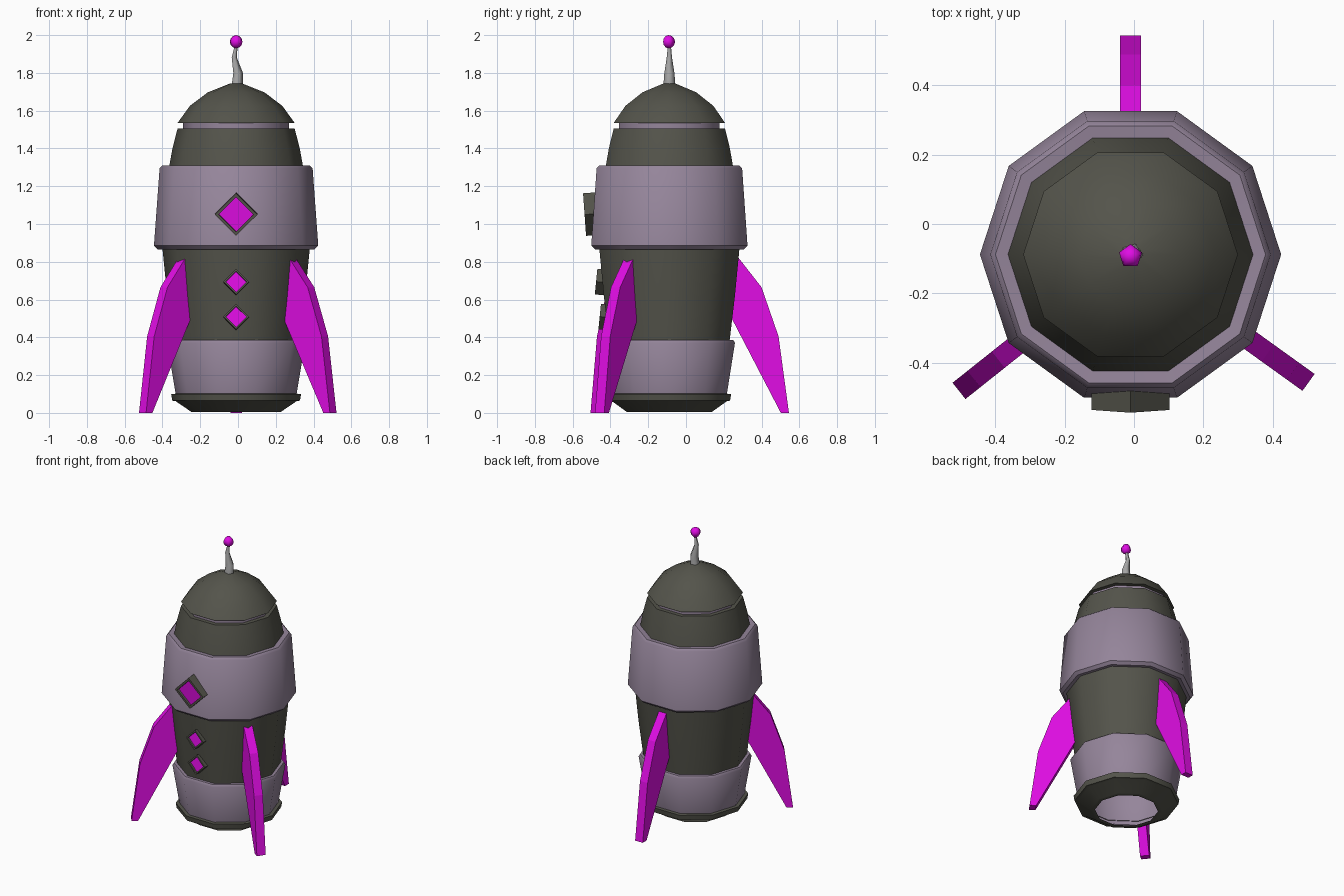
import bpy, bmesh, math
from mathutils import Vector, Matrix

if "Cube" in bpy.data.objects:
    bpy.data.objects.remove(bpy.data.objects["Cube"])

CX, CY = -0.01, -0.088   # body axis


def mat(name, rgb):
    m = bpy.data.materials.new(name)
    m.diffuse_color = (*rgb, 1)
    m.use_nodes = True
    m.node_tree.nodes["Principled BSDF"].inputs["Base Color"].default_value = m.diffuse_color
    return m


DARK = mat("dark olive grey", (0.088, 0.088, 0.070))
LILAC = mat("dusty lilac", (0.30, 0.235, 0.325))
PINK = mat("magenta", (0.75, 0.004, 0.78))
GREY = mat("antenna grey", (0.38, 0.38, 0.38))


def finish(name, bm, mats, smooth=None):
    me = bpy.data.meshes.new(name)
    bm.to_mesh(me)
    bm.free()
    ob = bpy.data.objects.new(name, me)
    bpy.context.collection.objects.link(ob)
    for m in mats:
        me.materials.append(m)
    if smooth:
        bpy.ops.object.select_all(action='DESELECT')
        ob.select_set(True)
        bpy.context.view_layer.objects.active = ob
        bpy.ops.object.shade_smooth_by_angle(angle=math.radians(smooth))
    return ob


def lathe(name, profile, material, sides=10, smooth=40, cap=False):
    """Turn (radius, height[, x offset]) points, listed bottom to top, around the axis."""
    bm = bmesh.new()
    rings = []
    for p in profile:
        r, z = p[:2]
        dx = p[2] if len(p) > 2 else 0
        rings.append([bm.verts.new((CX + dx + r * math.cos(2 * math.pi * i / sides),
                                    CY + r * math.sin(2 * math.pi * i / sides), z))
                      for i in range(sides)])
    for a, b in zip(rings, rings[1:]):
        for i in range(sides):
            j = (i + 1) % sides
            bm.faces.new((a[i], a[j], b[j], b[i]))
    if cap:
        bm.faces.new(rings[-1])
    return finish(name, bm, [material], smooth)


# Hull, from the open nozzle up to the nose
lathe("nozzle_ring", [(.205, .004), (.235, .004), (.32, .062), (.338, .065),
                      (.344, .10), (.315, .102)], DARK)
lathe("lower_band", [(.335, .386), (.356, .386), (.365, .37), (.32, .10),
                     (.315, .072), (.235, .014), (.205, .006)][::-1], LILAC)
lathe("lower_hull", [(.335, .38), (.365, .62), (.39, .87)], DARK)
lathe("upper_band", [(.385, .868), (.415, .866), (.435, .885), (.405, 1.295),
                     (.39, 1.31), (.35, 1.306)], LILAC)
lathe("upper_hull", [(.355, 1.30), (.337, 1.40), (.31, 1.505), (.27, 1.505)], DARK)
lathe("neck", [(.28, 1.50), (.28, 1.54)], LILAC)
lathe("nose_dome", [(.27, 1.535), (.31, 1.535), (.245, 1.625), (.15, 1.697),
                    (.03, 1.745)], DARK, cap=True)

# Kinked antenna with a ball tip
lathe("antenna", [(.033, 1.74, .004), (.028, 1.80, .008), (.015, 1.88, -.011),
                  (.008, 1.95, 0)], GREY, sides=5, smooth=80)
bm = bmesh.new()
bmesh.ops.create_uvsphere(bm, u_segments=5, v_segments=6, radius=.035,
                          matrix=Matrix.Translation((CX, CY - .005, 1.965)))
finish("antenna_ball", bm, [PINK], 80)


# Three landing fins
FIN = [(.355, .835), (.488, .665), (.578, .405), (.633, 0), (.59, 0), (.325, .51)]


def fin(name, degrees, thick=.06):
    bm = bmesh.new()
    face = bm.faces.new([bm.verts.new((r, -thick / 2, z)) for r, z in FIN])
    ext = bmesh.ops.extrude_face_region(bm, geom=[face])
    bmesh.ops.translate(bm, vec=(0, thick, 0),
                        verts=[v for v in ext["geom"] if isinstance(v, bmesh.types.BMVert)])
    bmesh.ops.recalc_face_normals(bm, faces=bm.faces[:])
    bm.transform(Matrix.Translation((CX, CY, 0)) @ Matrix.Rotation(math.radians(degrees), 4, 'Z'))
    finish(name, bm, [PINK])


fin("back_fin", 90)
fin("right_fin", -35.7)
fin("left_fin", 218.5)


# Diamond windows: dark frame block with a sunken magenta pane, leaning with the hull
def window(name, z, y, half, pane, depth, lean):
    bm = bmesh.new()
    k = half
    front = bm.faces.new([bm.verts.new(c) for c in ((k, 0, 0), (0, 0, k), (-k, 0, 0), (0, 0, -k))][::-1])
    ext = bmesh.ops.extrude_face_region(bm, geom=[front])
    bmesh.ops.translate(bm, vec=(0, depth, 0),
                        verts=[v for v in ext["geom"] if isinstance(v, bmesh.types.BMVert)])
    bmesh.ops.recalc_face_normals(bm, faces=bm.faces[:])
    face = min(bm.faces, key=lambda f: f.calc_center_median().y)
    # rim, then sunken pane
    bmesh.ops.inset_individual(bm, faces=[face], thickness=(half - pane) * .7071)
    bmesh.ops.inset_individual(bm, faces=[face], thickness=0.001, depth=-.015)
    face.material_index = 1
    bm.transform(Matrix.Translation((CX, y, z)) @ Matrix.Rotation(lean, 4, 'X'))
    finish(name, bm, [DARK, PINK])


window("large_window", 1.05, -.537, .113, .083, .08, .07)
window("upper_small_window", .695, -.476, .068, .05, .07, -.10)
window("lower_small_window", .51, -.457, .068, .05, .07, -.10)
